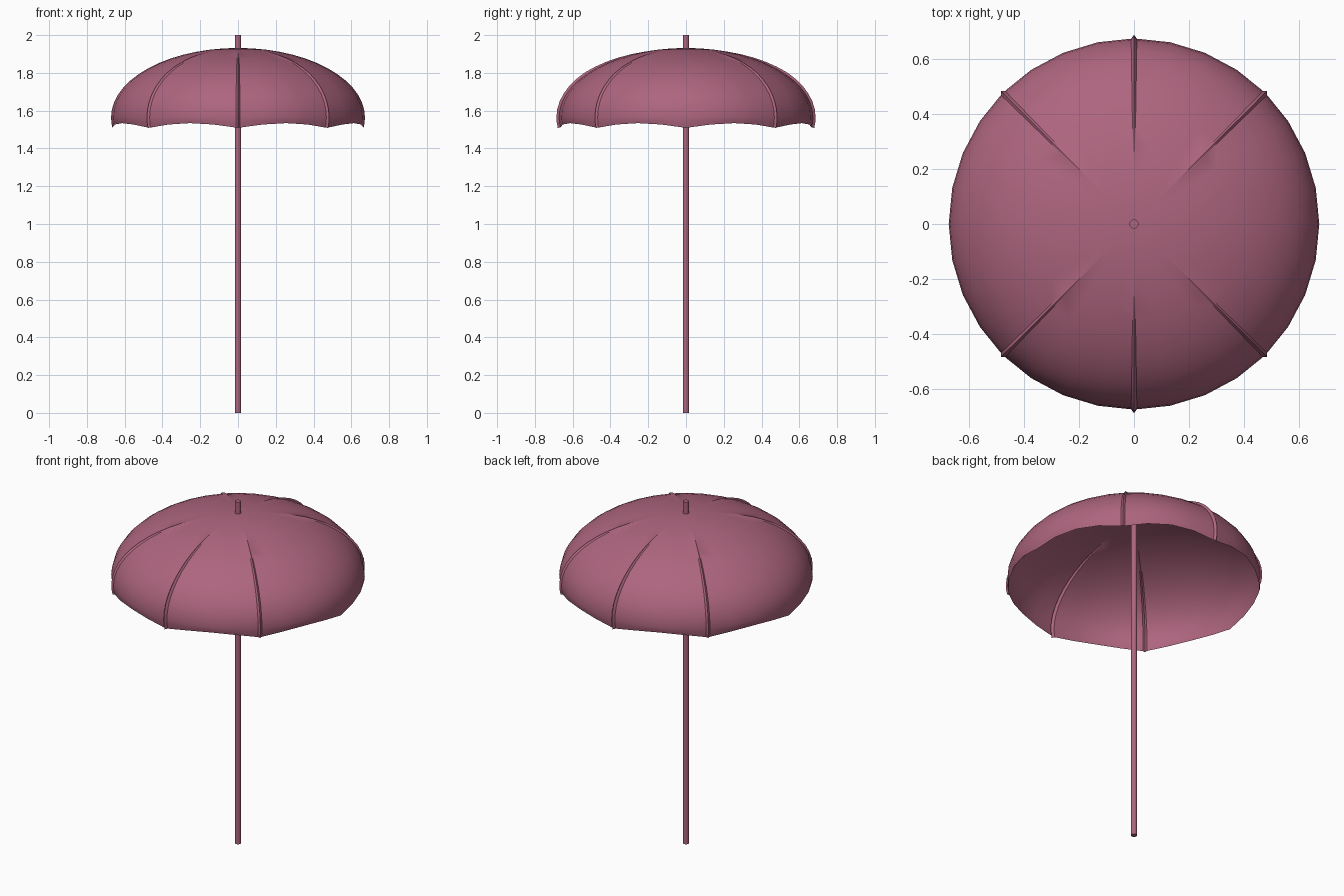
import bpy, bmesh, math

if "Cube" in bpy.data.objects:
    bpy.data.objects.remove(bpy.data.objects["Cube"])

mat = bpy.data.materials.new("rose_fabric")
mat.diffuse_color = (0.42, 0.13, 0.21, 1)
mat.use_nodes = True
mat.node_tree.nodes["Principled BSDF"].inputs["Base Color"].default_value = mat.diffuse_color

R, TOP, MID = 0.672, 1.932, 1.565   # canopy radius, crown height, widest height


def finish(bm, name, angle):
    bmesh.ops.recalc_face_normals(bm, faces=bm.faces)
    me = bpy.data.meshes.new(name)
    bm.to_mesh(me)
    bm.free()
    ob = bpy.data.objects.new(name, me)
    bpy.context.collection.objects.link(ob)
    me.materials.append(mat)
    bpy.ops.object.select_all(action='DESELECT')
    ob.select_set(True)
    bpy.context.view_layer.objects.active = ob
    bpy.ops.object.shade_smooth_by_angle(angle=math.radians(angle))
    return ob


# canopy columns: (angle in degrees, ridge height); raised seams on all but the two side ribs
columns = []
for i in range(32):
    a = i * 11.25
    if i % 4 == 0 and i % 16:
        columns += [(a - 0.9, 0), (a, 0.014 if i % 8 == 0 else 0.01), (a + 0.9, 0)]
    else:
        columns.append((a, 0))

# canopy: domed shell with a scalloped rim
N = 14
bm = bmesh.new()
crown = bm.verts.new((0, 0, TOP))
rings = []
for k in range(1, N + 3):
    ring = []
    for deg, ridge in columns:
        a = math.radians(deg)
        if k <= N:
            t = math.pi / 2 * k / N
            r, z = R * math.sin(t), MID + (TOP - MID) * math.cos(t)
        else:
            t = math.pi / 2
            s = (k - N) / 2
            rim = 1.509 + 0.025 * abs(math.sin(4 * a))
            r, z = R - 0.007 * s * s, MID + (rim - MID) * s
        h = ridge * min(1, max(0, k / N - 0.2) * 2.5)
        r, z = r + h * math.sin(t), z + h * math.cos(t)
        ring.append(bm.verts.new((r * math.cos(a), r * math.sin(a), z)))
    rings.append(ring)
n = len(columns)
for j in range(n):
    q = (j + 1) % n
    bm.faces.new((crown, rings[0][j], rings[0][q]))
    for u, v in zip(rings, rings[1:]):
        bm.faces.new((u[j], v[j], v[q], u[q]))
finish(bm, "canopy", 30)

# pole: runs through the canopy and forms the top spike
bm = bmesh.new()
bmesh.ops.create_cone(bm, cap_ends=True, segments=16, radius1=0.0165, radius2=0.0165, depth=2)
bmesh.ops.translate(bm, verts=bm.verts, vec=(0, 0, 1))
finish(bm, "pole", 40)
